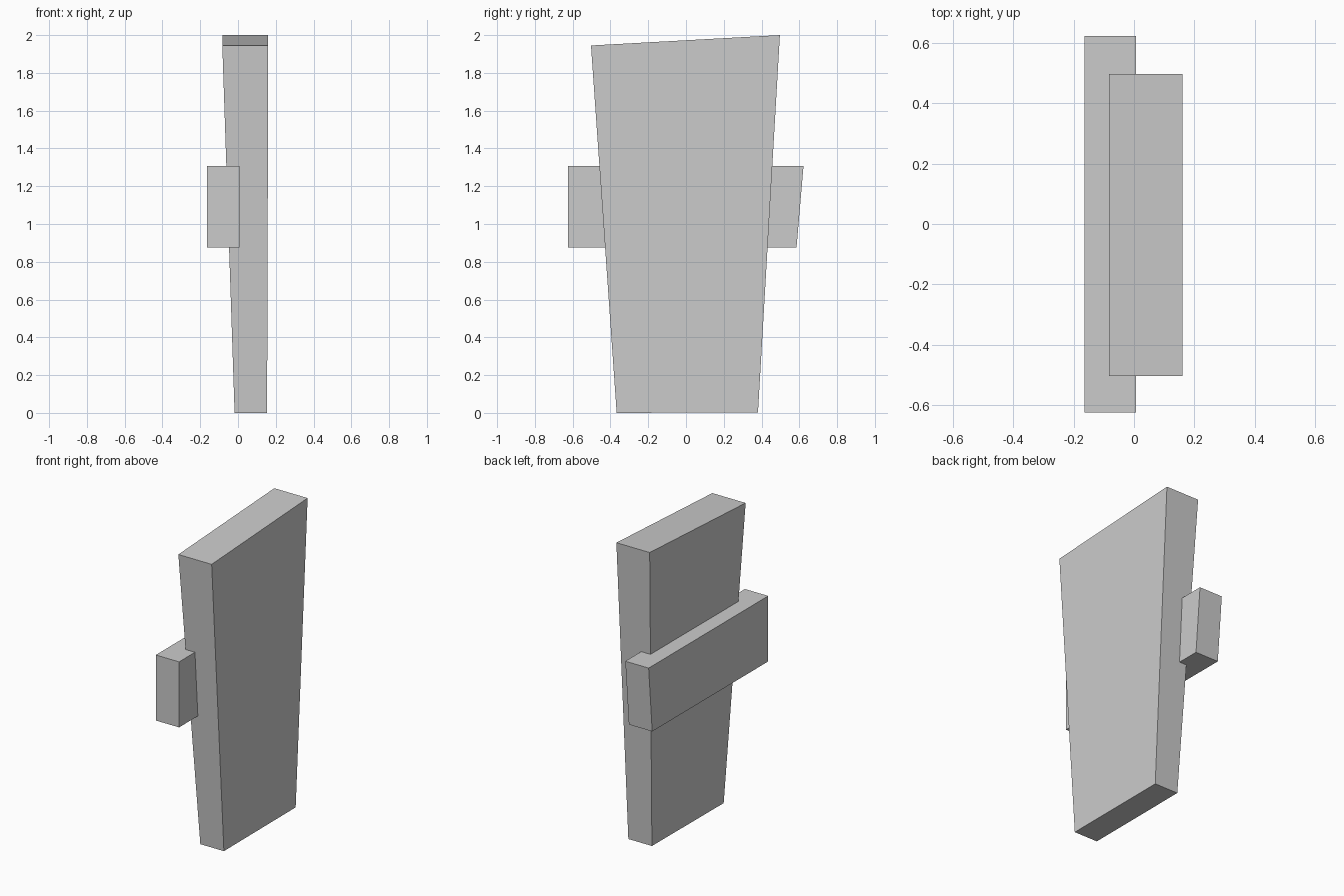
import bpy
import bmesh

if "Cube" in bpy.data.objects:
    bpy.data.objects.remove(bpy.data.objects["Cube"])


def tapered_block(name, bottom, top):
    """Six-sided block; each end is (x0, x1, y0, y1, z at y0, z at y1)."""
    bm = bmesh.new()
    rings = []
    for x0, x1, y0, y1, za, zb in (bottom, top):
        rings.append([bm.verts.new(p) for p in
                      ((x0, y0, za), (x1, y0, za), (x1, y1, zb), (x0, y1, zb))])
    low, high = rings
    bm.faces.new(low[::-1])
    bm.faces.new(high)
    for i in range(4):
        j = (i + 1) % 4
        bm.faces.new((low[i], low[j], high[j], high[i]))
    bmesh.ops.recalc_face_normals(bm, faces=bm.faces)
    mesh = bpy.data.meshes.new(name)
    bm.to_mesh(mesh)
    bm.free()
    obj = bpy.data.objects.new(name, mesh)
    bpy.context.collection.objects.link(obj)
    return obj


# Upright board, widening upward with a sloping top
tapered_block("upright_board",
              (-0.018, 0.154, -0.367, 0.381, 0.0, 0.003),
              (-0.083, 0.16, -0.503, 0.497, 1.945, 2.0))

# Cross bar let into the back, with one slanted end
tapered_block("cross_bar",
              (-0.163, 0.007, -0.624, 0.585, 0.875, 0.875),
              (-0.163, 0.007, -0.624, 0.622, 1.307, 1.307))
